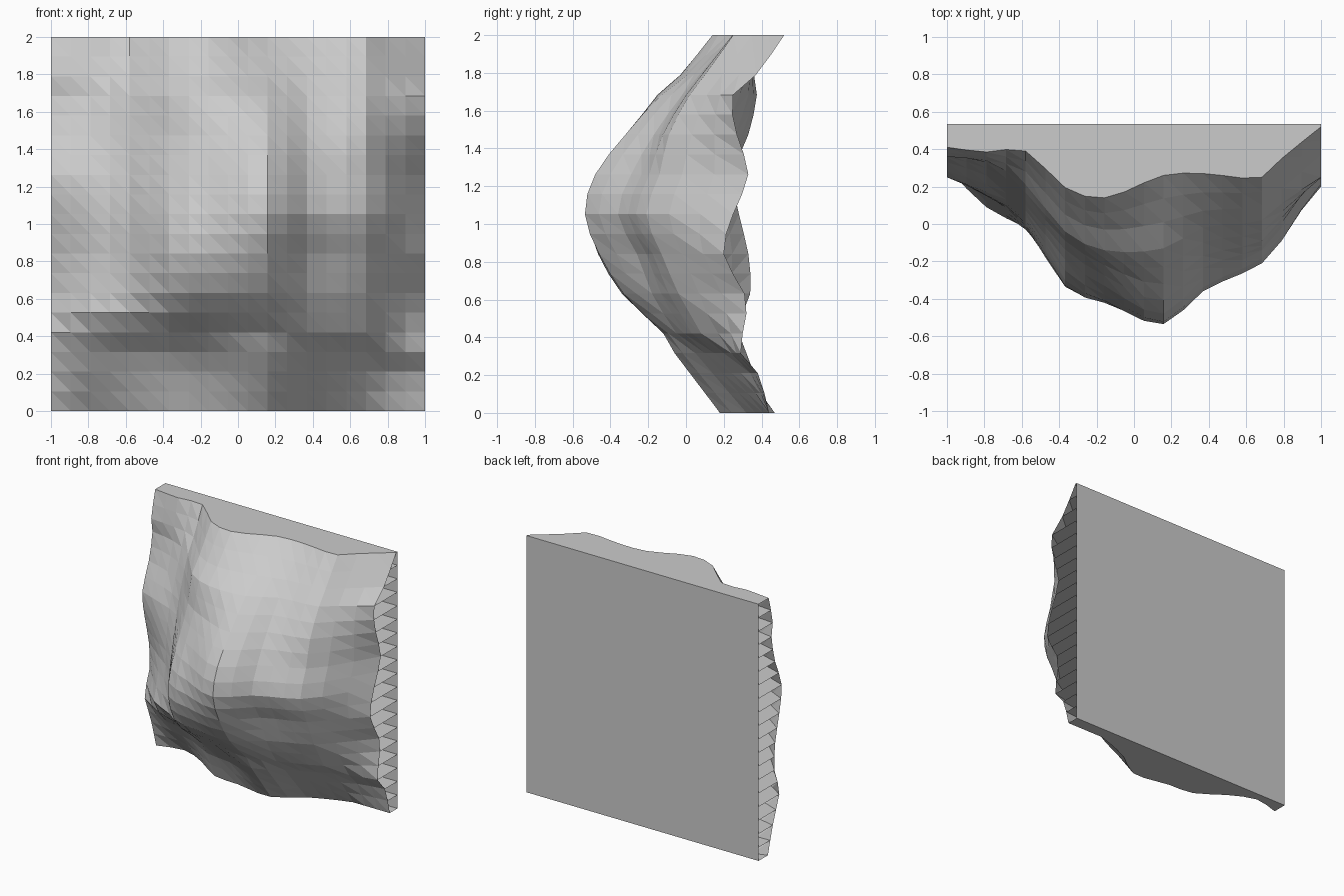
import bpy, bmesh

if "Cube" in bpy.data.objects:
    bpy.data.objects.remove(bpy.data.objects["Cube"])

N = 20                      # rows and columns of the rock grid
BACK = 0.535                # flat back plane

# Coarse relief of the cliff face (hundredths of y), sampled at grid indices
COLS = [0, 2, 4, 6, 8, 11, 13, 16, 17, 19]
ROWS = [0, 2, 3, 4, 5, 6, 8, 10, 12, 14, 16, 17, 19]
RELIEF = [
    [42, 47, 38, 24, 22, 18, 32, 44, 44, 44],
    [36, 31, 26, 15, 12, 2, 14, 29, 34, 38],
    [32, 24, 19, 8, 4, -6, 5, 20, 24, 29],
    [28, 15, 7, -4, -7, -12, -5, 8, 17, 30],
    [30, 9, -2, -17, -20, -23, -12, 2, 11, 32],
    [34, 12, -3, -26, -31, -33, -18, -4, 7, 31],
    [33, 16, -1, -33.5, -41, -46, -26, -13, -2, 20],
    [28, 15, 2, -30, -41, -53.5, -36, -21, -9, 25],
    [25, 17, 7, -19, -33, -48, -29, -14, -2, 33],
    [33, 26, 13, -9, -22, -32, -17, -9, 3, 27],
    [37.5, 33, 21, -4, -14, -13, -2, 2, 11, 25],
    [36, 34, 28, 5, -3, 1, 7, 10, 19, 37],
    [41, 38.5, 39, 19.5, 14, 26, 27, 25, 35, 52],
]


def smooth(keys, vals, t):
    """Cubic interpolation through unevenly spaced samples."""
    def slope(k):
        a, b = max(k - 1, 0), min(k + 1, len(keys) - 1)
        return (vals[b] - vals[a]) / (keys[b] - keys[a])
    i = 0
    while i < len(keys) - 2 and t >= keys[i + 1]:
        i += 1
    h = keys[i + 1] - keys[i]
    u = (t - keys[i]) / h
    return ((2*u**3 - 3*u**2 + 1) * vals[i] + (u**3 - 2*u**2 + u) * h * slope(i)
            + (3*u**2 - 2*u**3) * vals[i + 1] + (u**3 - u**2) * h * slope(i + 1))


bm = bmesh.new()
step = 2 / (N - 1)
front, back = [], []
for r in range(N):
    z = r * step
    line = [smooth(ROWS, [row[k] for row in RELIEF], r) for k in range(len(COLS))]
    front.append([bm.verts.new((-1 + c * step, smooth(COLS, line, c) / 100, z))
                  for c in range(N)])
    back.append([bm.verts.new((x, BACK, z)) for x in (-1, 1)])

# Horizontal layers: one slice per row, open at the left and right ends
for r in range(N):
    layer = bm.faces.new(front[r] + [back[r][1], back[r][0]])
    if r == 0:
        layer.normal_flip()

for r in range(N - 1):
    # Rocky front, split into triangles
    for c in range(N - 1):
        a, b = front[r][c], front[r][c + 1]
        d, e = front[r + 1][c], front[r + 1][c + 1]
        bm.faces.new((a, b, d))
        bm.faces.new((b, e, d))
    # Flat back
    bm.faces.new((back[r][1], back[r][0], back[r + 1][0], back[r + 1][1]))

mesh = bpy.data.meshes.new("cliff_wall")
bm.to_mesh(mesh)
bm.free()
bpy.context.collection.objects.link(bpy.data.objects.new("cliff_wall", mesh))
